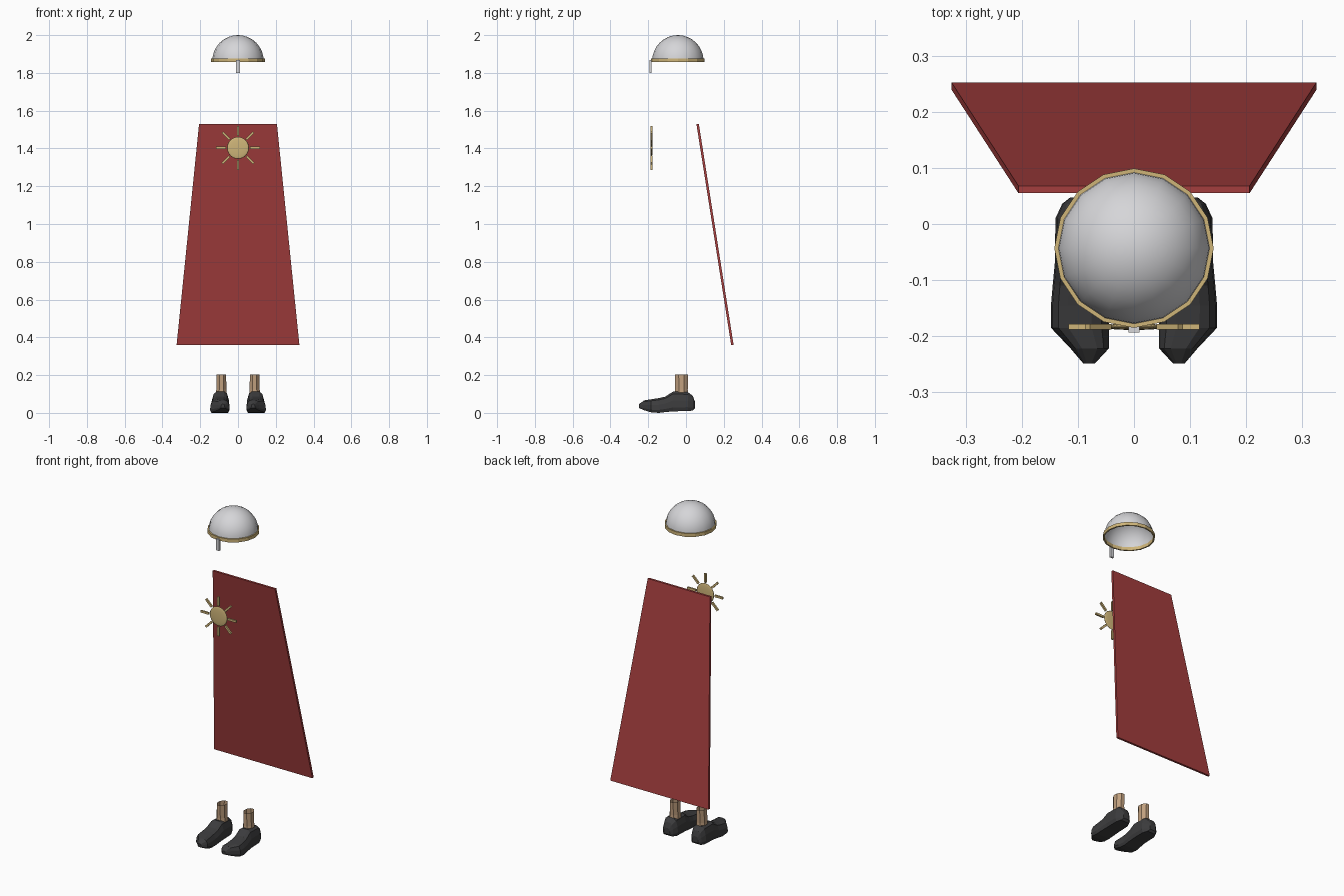
import bpy, bmesh, math
from mathutils import Matrix, Vector

if "Cube" in bpy.data.objects:
    bpy.data.objects.remove(bpy.data.objects["Cube"])


def material(name, rgb):
    m = bpy.data.materials.new(name)
    m.diffuse_color = (*rgb, 1)
    m.use_nodes = True
    m.node_tree.nodes["Principled BSDF"].inputs["Base Color"].default_value = m.diffuse_color
    return m


STEEL = material("pale_steel", (0.67, 0.67, 0.69))
GOLD = material("gold", (0.62, 0.46, 0.19))
RED = material("cape_red", (0.37, 0.047, 0.047))
SKIN = material("skin", (0.53, 0.35, 0.21))
DARK = material("dark_leather", (0.045, 0.045, 0.047))


def finish(bm, name, mat, smooth=False, fix=True):
    if fix:
        bmesh.ops.recalc_face_normals(bm, faces=bm.faces)
    for f in bm.faces:
        f.smooth = smooth
    me = bpy.data.meshes.new(name)
    bm.to_mesh(me)
    bm.free()
    me.materials.append(mat)
    ob = bpy.data.objects.new(name, me)
    bpy.context.collection.objects.link(ob)
    return ob


def loft(bm, rings, caps=True, closed=False):
    vs = [[bm.verts.new(p) for p in r] for r in rings]
    n = len(vs[0])
    pairs = list(zip(vs, vs[1:])) + ([(vs[-1], vs[0])] if closed else [])
    for a, b in pairs:
        for i in range(n):
            j = (i + 1) % n
            bm.faces.new((a[i], a[j], b[j], b[i]))
    if caps:
        bm.faces.new(vs[0])
        bm.faces.new(vs[-1])


def circle(cx, cy, z, rx, ry, n, turn=0.0):
    return [(cx + rx * math.cos(turn + 2 * math.pi * i / n),
             cy + ry * math.sin(turn + 2 * math.pi * i / n), z) for i in range(n)]


def box(bm, lo, hi, rot=Matrix.Identity(4)):
    lo, hi = Vector(lo), Vector(hi)
    m = rot @ Matrix.Translation((lo + hi) / 2) @ Matrix.Diagonal((*(hi - lo), 1))
    bmesh.ops.create_cube(bm, size=1, matrix=m)


# Helmet: open half sphere, rim band and nose guard
HY = -0.043
bm = bmesh.new()
bmesh.ops.create_uvsphere(bm, u_segments=16, v_segments=16, radius=0.136,
                          matrix=Matrix.Translation((0, HY, 1.864)))
bmesh.ops.delete(bm, geom=[v for v in bm.verts if v.co.z < 1.863], context='VERTS')
finish(bm, "helmet_dome", STEEL, smooth=True, fix=False)

bm = bmesh.new()
profile = [(0.134, 1.857), (0.142, 1.857), (0.142, 1.877), (0.134, 1.877)]
loft(bm, [circle(0, HY, z, r, r, 16) for r, z in profile], caps=False, closed=True)
finish(bm, "helmet_rim", GOLD)

bm = bmesh.new()
box(bm, (-0.01, -0.193, 1.80), (0.01, -0.182, 1.868))
finish(bm, "nose_guard", STEEL)

# Cape: thin slanted trapezoid slab
bm = bmesh.new()
loft(bm, [[(-w, y, z), (w, y, z), (w, y + 0.013, z), (-w, y + 0.013, z)]
          for w, y, z in ((0.325, 0.239, 0.36), (0.206, 0.055, 1.53))])
finish(bm, "cape", RED)

# Sun emblem: flattened ball with eight rays
SUN = Matrix.Translation((0, -0.183, 1.403))
bm = bmesh.new()
bmesh.ops.create_uvsphere(bm, u_segments=20, v_segments=12, radius=0.058,
                          matrix=SUN @ Matrix.Diagonal((1, 0.1, 1, 1)))
finish(bm, "sun_disc", GOLD, smooth=True)

bm = bmesh.new()
for i in range(8):
    box(bm, (-0.006, -0.005, 0.063), (0.006, 0.005, 0.117),
        SUN @ Matrix.Rotation(i * math.pi / 4, 4, 'Y'))
finish(bm, "sun_rays", GOLD)

# Shoe sections: y, centre x, half width, bottom z, top z
SECTIONS = [(-0.249, 0.080, 0.010, 0.026, 0.046),
            (-0.222, 0.079, 0.034, 0.014, 0.066),
            (-0.185, 0.096, 0.052, 0.003, 0.072),
            (-0.145, 0.097, 0.051, 0.000, 0.078),
            (-0.110, 0.095, 0.050, 0.004, 0.086),
            (-0.068, 0.093, 0.048, 0.008, 0.113),
            (0.010, 0.093, 0.047, 0.010, 0.110),
            (0.036, 0.094, 0.034, 0.012, 0.090),
            (0.047, 0.094, 0.020, 0.024, 0.060)]
SHAPE = [(-0.85, 0), (0.85, 0), (1, 0.2), (0.94, 0.55), (0.74, 0.88),
         (0.4, 1), (-0.4, 1), (-0.74, 0.88), (-0.94, 0.55), (-1, 0.2)]

for side, label in ((-1, "left"), (1, "right")):
    bm = bmesh.new()
    loft(bm, [[(side * (cx + a * w), y, lo + h * (hi - lo)) for a, h in SHAPE]
              for y, cx, w, lo, hi in SECTIONS])
    finish(bm, label + "_shoe", DARK)

    # Ankle: open eight-sided tube
    bm = bmesh.new()
    loft(bm, [circle(side * 0.088, -0.024, z, rx, ry, 8, math.pi / 8)
              for z, rx, ry in ((0.08, 0.033, 0.040), (0.125, 0.029, 0.036),
                                (0.202, 0.027, 0.038))], caps=False)
    finish(bm, label + "_ankle", SKIN)
